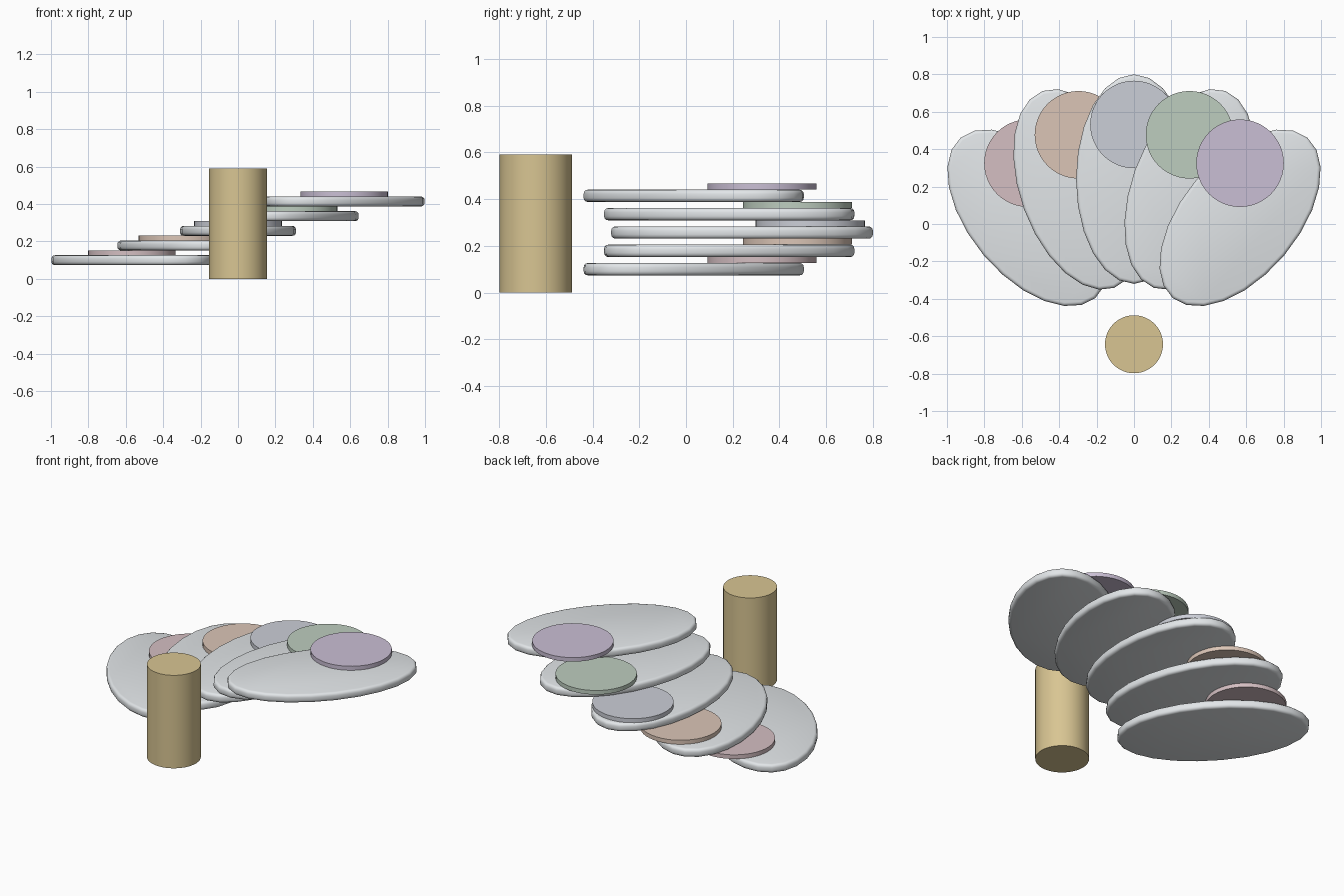
import bpy
import math

if "Cube" in bpy.data.objects:
    bpy.data.objects.remove(bpy.data.objects["Cube"])


def material(name, color):
    m = bpy.data.materials.new(name)
    m.diffuse_color = (*color, 1)
    m.use_nodes = True
    m.node_tree.nodes["Principled BSDF"].inputs["Base Color"].default_value = m.diffuse_color
    return m


def disc(name, loc, rx, ry, height, sides, mat, turn=0, bevel=0):
    # Upright elliptical cylinder, loc is the centre of its base
    bpy.ops.mesh.primitive_cylinder_add(vertices=sides, radius=1, depth=1)
    ob = bpy.context.object
    ob.name = name
    ob.scale = (rx, ry, height)
    bpy.ops.object.transform_apply(location=False, rotation=False, scale=True)
    ob.location = (loc[0], loc[1], loc[2] + height / 2)
    ob.rotation_euler.z = turn
    ob.data.materials.append(mat)
    if bevel:
        mod = ob.modifiers.new("rounded_rim", 'BEVEL')
        mod.width = bevel
        mod.segments = 3
        mod.limit_method = 'ANGLE'
        mod.angle_limit = math.radians(40)
        bpy.ops.object.modifier_apply(modifier=mod.name)
    bpy.ops.object.shade_smooth_by_angle(angle=math.radians(35))
    return ob


shell = material("pale_shell", (0.76, 0.79, 0.81))
gold = material("gold", (0.69, 0.56, 0.29))
tints = [(0.66, 0.52, 0.54), (0.71, 0.56, 0.47), (0.60, 0.62, 0.68),
         (0.51, 0.61, 0.52), (0.59, 0.52, 0.66)]
centres = [(-0.567, 0.033), (-0.297, 0.185), (0, 0.24), (0.297, 0.185), (0.567, 0.033)]

# Fanned petals rising left to right, each carrying a tinted disc
for i, (x, y) in enumerate(centres):
    z = 0.0735 + 0.0785 * i
    turn = math.radians(20 * (2 - i))
    disc(f"petal_{i + 1}", (x, y, z), 0.31, 0.56, 0.053, 24, shell, turn, 0.018)
    disc(f"tinted_disc_{i + 1}", (x, y + 0.292, z + 0.053), 0.234, 0.234, 0.026, 48,
         material(f"tint_{i + 1}", tints[i]))

# Handle post at the front
disc("handle_post", (0, -0.643, 0), 0.155, 0.155, 0.59, 48, gold)
